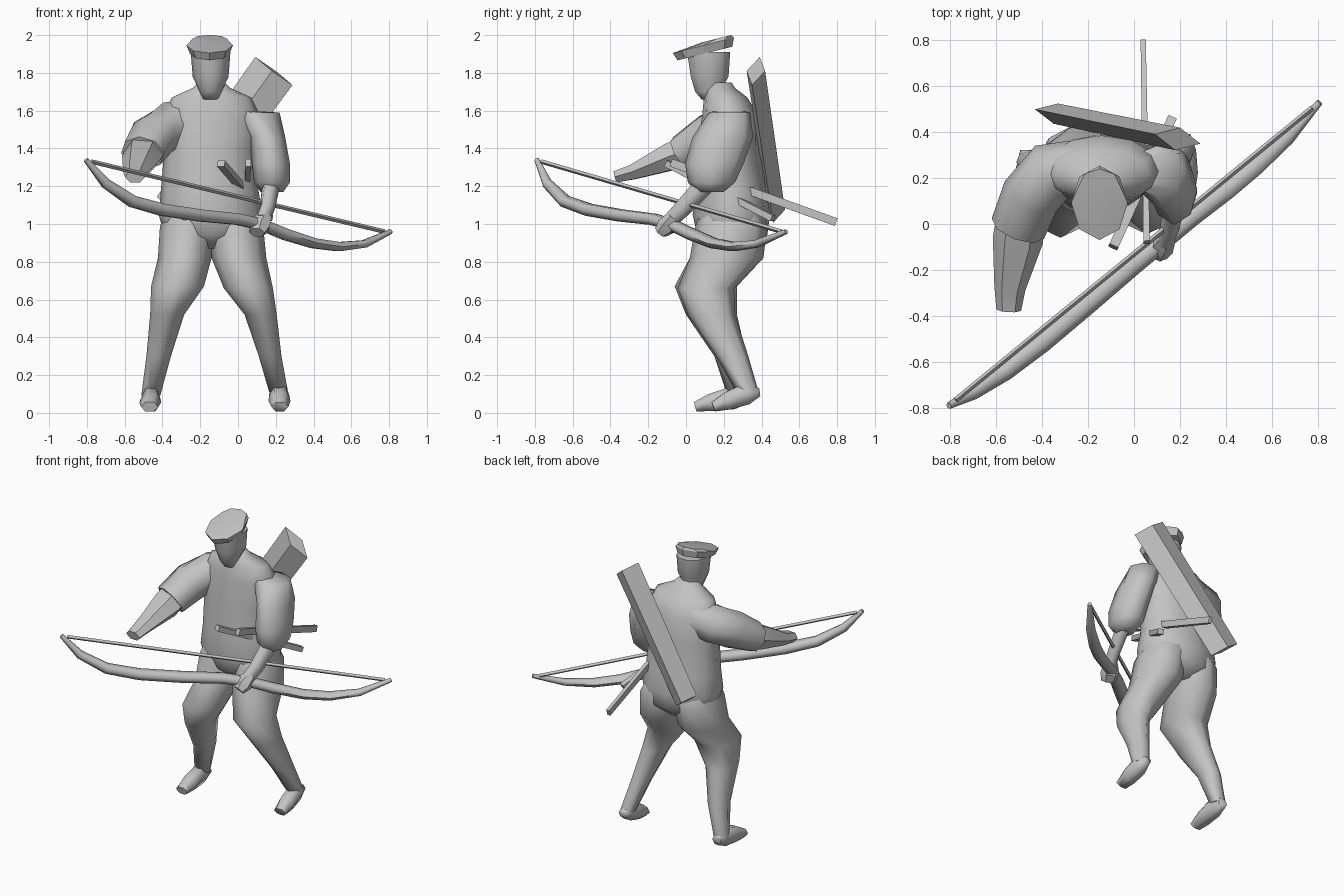
import bpy, bmesh, math
from mathutils import Vector

mat = bpy.data.materials.new("plain grey")
mat.diffuse_color = (0.55, 0.55, 0.55, 1)


def skin(name, rings, sides=8, along=False, angle=75, tilt=0.0, turn=0.0):
    """Skin over rings (x, y, z, half width, half depth).
    Rings lie level, or square to the path when along is True."""
    bm = bmesh.new()
    loops = []
    for i, (x, y, z, a, b) in enumerate(rings):
        u, v = Vector((1, 0, 0)), Vector((0, 1, 0))
        if along:
            p = Vector(rings[max(i - 1, 0)][:3])
            q = Vector(rings[min(i + 1, len(rings) - 1)][:3])
            t = (q - p).normalized()
            u = t.cross(Vector((0, 0, 1))).normalized()
            v = u.cross(t)
        loop = []
        for k in range(sides):
            w = 2 * math.pi * k / sides + turn
            c = Vector((x, y, z)) + u * a * math.cos(w) + v * b * math.sin(w)
            c.z += tilt * (c.y - 0.09)
            loop.append(bm.verts.new(c))
        loops.append(loop)
    for l0, l1 in zip(loops, loops[1:]):
        for k in range(sides):
            n = (k + 1) % sides
            bm.faces.new((l0[k], l0[n], l1[n], l1[k]))
    bm.faces.new(loops[0][::-1])
    bm.faces.new(loops[-1])
    bmesh.ops.recalc_face_normals(bm, faces=bm.faces)
    me = bpy.data.meshes.new(name)
    bm.to_mesh(me)
    bm.free()
    me.materials.append(mat)
    ob = bpy.data.objects.new(name, me)
    bpy.context.collection.objects.link(ob)
    bpy.ops.object.select_all(action='DESELECT')
    ob.select_set(True)
    bpy.context.view_layer.objects.active = ob
    bpy.ops.object.shade_smooth_by_angle(angle=math.radians(angle))
    return ob


# Body, head and flat cap
skin("torso", [(-.14, .25, .87, .09, .1), (-.14, .245, .94, .25, .185),
               (-.145, .24, 1.05, .275, .205), (-.15, .24, 1.18, .258, .185),
               (-.15, .225, 1.4, .24, .165), (-.14, .235, 1.57, .26, .15),
               (-.14, .21, 1.67, .21, .115), (-.14, .185, 1.72, .1, .075),
               (-.14, .185, 1.75, .07, .055)], 12)
skin("head", [(-.145, .14, 1.66, .05, .06), (-.145, .115, 1.70, .058, .07),
              (-.145, .125, 1.78, .095, .105), (-.145, .12, 1.91, .105, .12)], 10)
skin("cap", [(-.15, .1, 1.9, .105, .145), (-.15, .092, 1.945, .123, .162),
             (-.15, .165, 1.963, .09, .075)], 8, angle=30, tilt=.25)

# Bent legs, their tops sunk into the hips
skin("left_leg", [(-.24, .24, 1.14, .11, .14), (-.265, .24, .99, .148, .19),
                  (-.282, .215, .82, .142, .195), (-.32, .105, .67, .14, .165),
                  (-.375, .135, .52, .09, .135), (-.42, .235, .3, .065, .085),
                  (-.462, .27, .09, .05, .05)])
skin("right_leg", [(-.05, .24, 1.14, .11, .14), (-.015, .24, .99, .148, .19),
                   (.005, .215, .82, .145, .195), (.055, .105, .66, .13, .15),
                   (.12, .135, .52, .085, .125), (.17, .245, .3, .06, .085),
                   (.215, .325, .11, .05, .06)])

# Feet
skin("left_foot", [(-.46, .32, .075, .035, .035), (-.462, .25, .08, .05, .07),
                   (-.465, .13, .055, .058, .053), (-.468, .05, .032, .045, .03)],
     6, along=True)
skin("right_foot", [(.215, .39, .11, .03, .025), (.217, .32, .1, .053, .065),
                    (.22, .22, .063, .058, .055), (.222, .145, .032, .045, .03)],
     6, along=True)

# Arm reaching forward
skin("left_sleeve", [(-.22, .26, 1.55, .11, .11), (-.36, .225, 1.52, .135, .13),
                     (-.45, .12, 1.46, .13, .125), (-.505, -.02, 1.375, .122, .1)],
     along=True)
skin("left_forearm", [(-.5, .02, 1.39, .1, .085), (-.505, -.07, 1.36, .11, .085),
                      (-.54, -.28, 1.275, .068, .045), (-.545, -.375, 1.25, .054, .035)],
     6, along=True, angle=30)

# Arm holding the bow
skin("right_sleeve", [(-.02, .23, 1.6, .07, .06), (.1, .23, 1.59, .12, .11),
                      (.155, .195, 1.46, .095, .16), (.175, .15, 1.32, .1, .155),
                      (.18, .135, 1.22, .095, .125), (.18, .13, 1.17, .06, .07)])
skin("right_forearm", [(.18, .12, 1.23, .05, .06), (.155, -.02, 1.08, .042, .05),
                       (.13, -.08, 1.02, .038, .042)], 6, along=True)
skin("right_hand", [(.14, -.06, 1.04, .045, .035), (.115, -.1, .99, .06, .055),
                    (.1, -.135, .955, .045, .035)], 6, along=True, angle=30)

# Bow limbs and string
bow = [(-.805, -.79, 1.34, .015, .014), (-.7, -.735, 1.215, .03, .028),
       (-.56, -.64, 1.12, .041, .034), (-.4, -.515, 1.075, .045, .036),
       (-.2, -.345, 1.045, .046, .036), (0, -.175, 1.025, .044, .034),
       (.13, -.07, .995, .042, .032), (.25, .03, .945, .042, .033),
       (.4, .145, .898, .042, .03), (.53, .25, .88, .038, .028),
       (.67, .375, .895, .03, .022), (.808, .53, .96, .014, .014)]
skin("bow", bow, 6, along=True)
skin("bow_string", [(-.775, -.765, 1.33, .012, .012), (.775, .505, .96, .012, .012)],
     4, along=True)

# Flat diamond-section quiver slung across the back
skin("quiver", [(.19, .37, 1.81, .05, .125), (-.34, .48, 1.075, .045, .115)],
     4, along=True, angle=20)

# Two sheathed blades through the belt
skin("long_blade", [(.055, -.08, 1.325, .02, .03), (.04, .795, 1.01, .016, .03)],
     4, along=True, angle=20, turn=math.pi / 4)
skin("short_blade", [(-.09, -.1, 1.32, .03, .024), (.165, .46, 1.03, .028, .024)],
     4, along=True, angle=20, turn=math.pi / 4)
